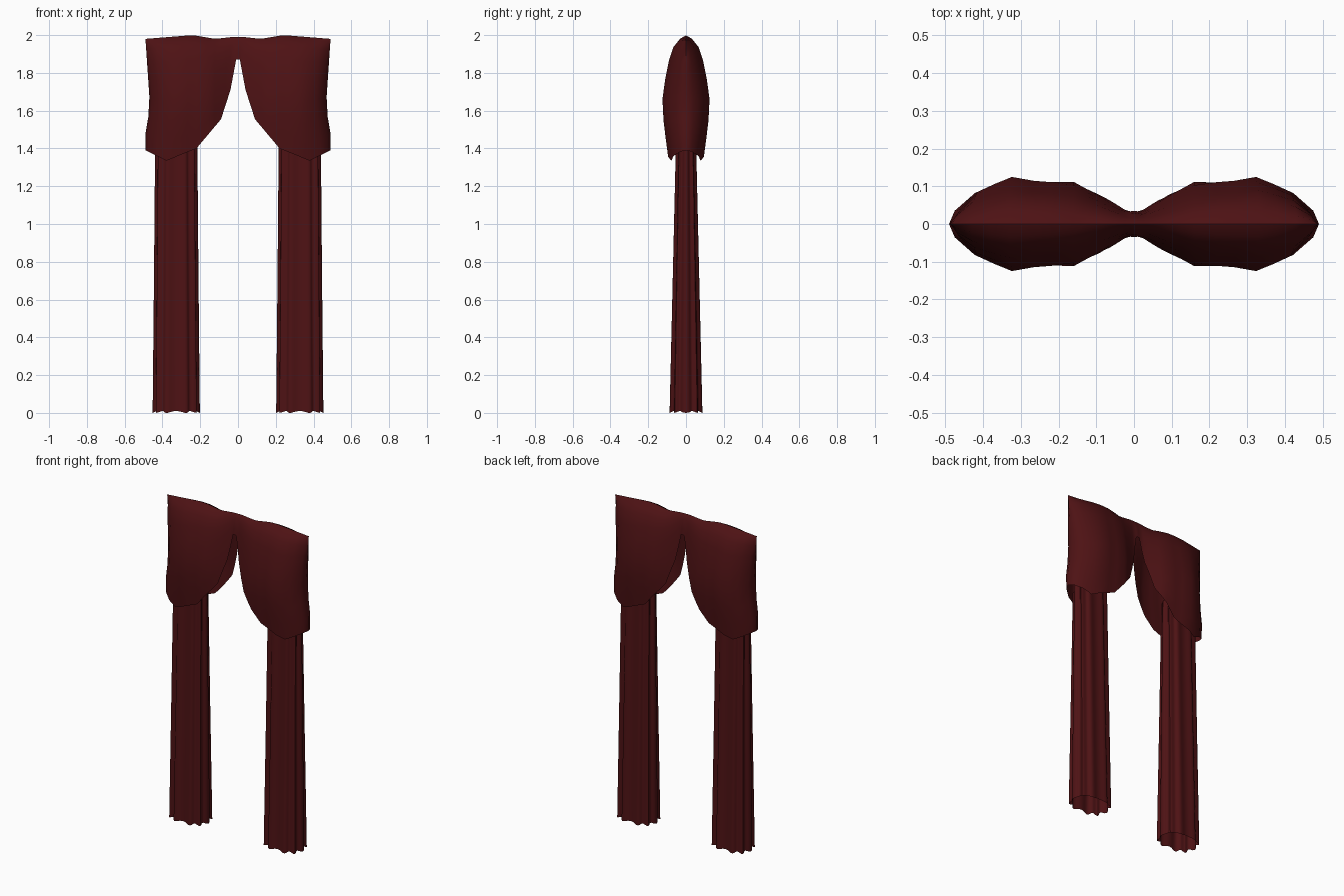
import bpy, bmesh, math

if "Cube" in bpy.data.objects:
    bpy.data.objects.remove(bpy.data.objects["Cube"])

cloth = bpy.data.materials.new("dark red cloth")
cloth.diffuse_color = (0.075, 0.006, 0.007, 1)
cloth.use_nodes = True
cloth.node_tree.nodes["Principled BSDF"].inputs["Base Color"].default_value = cloth.diffuse_color


def lerp(table, v):
    """Piecewise linear lookup in a list of (key, value)."""
    if v <= table[0][0]:
        return table[0][1]
    for (a, p), (b, q) in zip(table, table[1:]):
        if v <= b:
            return p + (q - p) * (v - a) / (b - a)
    return table[-1][1]


def grid_object(name, rows, closed=False):
    """Skin a list of equal-length point rows into a smooth sheet or tube."""
    bm = bmesh.new()
    vs = [[bm.verts.new(p) for p in row] for row in rows]
    n = len(rows[0])
    for a, b in zip(vs, vs[1:]):
        for j in range(n if closed else n - 1):
            k = (j + 1) % n
            bm.faces.new((a[j], a[k], b[k], b[j]))
    bmesh.ops.remove_doubles(bm, verts=bm.verts, dist=0.0005)
    bmesh.ops.recalc_face_normals(bm, faces=bm.faces)
    me = bpy.data.meshes.new(name)
    bm.to_mesh(me)
    bm.free()
    me.materials.append(cloth)
    ob = bpy.data.objects.new(name, me)
    bpy.context.collection.objects.link(ob)
    bpy.context.view_layer.objects.active = ob
    ob.select_set(True)
    bpy.ops.object.shade_smooth_by_angle(angle=math.radians(50))
    ob.select_set(False)
    return ob


# Valance: hollow draped sheet, folded over the top and open underneath
TOP = [(0, 1.99), (.03, 1.99), (.12, 1.98), (.24, 2.0), (.49, 1.98)]
BOTTOM = [(0, 1.87), (.01, 1.87), (.04, 1.71), (.09, 1.555), (.22, 1.40), (.38, 1.335), (.49, 1.39)]
DEPTH = [(0, .05), (.025, .046), (.05, .055), (.09, .077), (.16, .112), (.27, .118),
         (.33, .127), (.43, .087), (.475, .04), (.49, 0)]
PUFF = [(0, 0), (.015, .25), (.06, .55), (.14, .74), (.25, .9), (.35, 1), (.47, .92), (.66, .72)]
EDGE = [(1.39, 1), (1.48, 1), (1.62, .95), (1.75, .968), (1.98, 1)]
STEPS = [0, .025, .09, .2, .36, .52, .7, .85, 1]
half = [.01, .025, .04, .065, .09, .125, .16, .22, .27, .33, .38, .43, .475, .49]
rows = []
for x in [-v for v in reversed(half)] + [0] + half:
    u = abs(x)
    top, bot = lerp(TOP, u), lerp(BOTTOM, u)
    side = []
    for t in STEPS:
        z = top + (bot - top) * t
        w = 1 + (lerp(EDGE, z) - 1) * (u / .49) ** 2
        side.append((x * w, lerp(DEPTH, u) * lerp(PUFF, top - z), z))
    rows.append([(a, -b, c) for a, b, c in reversed(side)] + side[1:])
grid_object("valance", rows)

# Hanging curtains: pleated open tubes, flaring slightly toward the floor
N = 72
for name, s in (("left_curtain", -1), ("right_curtain", 1)):
    rows = []
    for z, rx, ry in ((0, .125, .09), (.7, .118, .073), (1.4, .112, .056), (1.55, .11, .05)):
        ring = []
        for i in range(N):
            a = 2 * math.pi * i / N
            r = .93 + .07 * math.cos(10 * a)
            c, d = math.cos(a), math.sin(a)
            px = math.copysign(abs(c) ** .75, c) * rx * r
            py = math.copysign(abs(d) ** .75, d) * ry * r
            hem = .005 * (1 - math.cos(10 * a)) if z == 0 else 0
            ring.append((s * (.327 + px), py, z + hem))
        rows.append(ring)
    grid_object(name, rows, closed=True)
